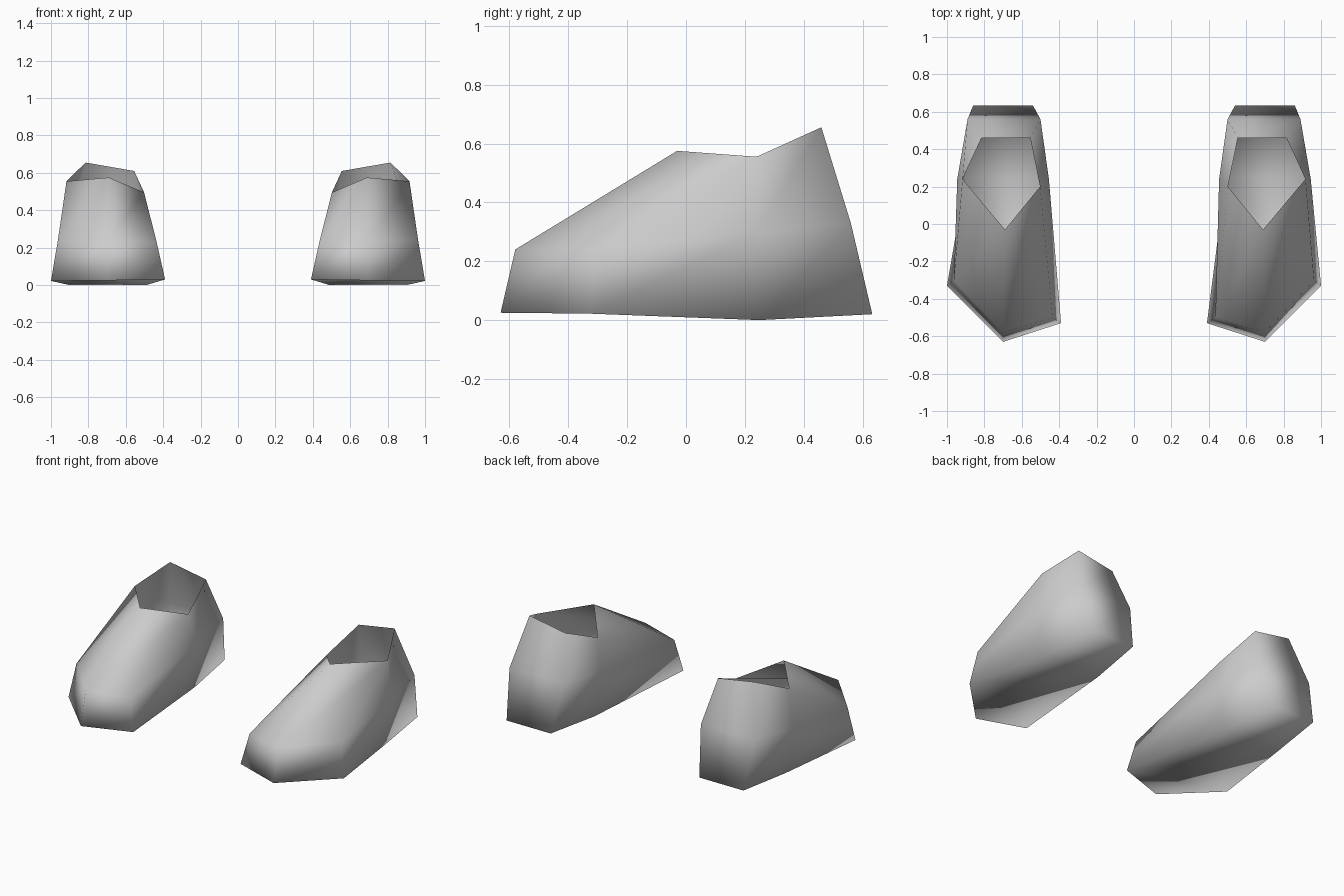
import bpy
import bmesh

if "Cube" in bpy.data.objects:
    bpy.data.objects.remove(bpy.data.objects["Cube"])

# One flat grey for both shoes
grey = bpy.data.materials.new("shoe grey")
grey.diffuse_color = (0.6, 0.6, 0.6, 1)
grey.use_nodes = True
grey.node_tree.nodes["Principled BSDF"].inputs["Base Color"].default_value = grey.diffuse_color

# Rings run toe tip, outer front, outer side, heel outer, heel inner, inner side, inner front
SOLE = [(0.70, -0.63, 0.025), (1.00, -0.33, 0.022), (0.90, 0.25, 0.0), (0.86, 0.633, 0.02),
        (0.54, 0.633, 0.02), (0.49, 0.25, 0.0), (0.39, -0.53, 0.03)]
MIDDLE = [(0.70, -0.58, 0.24), (0.963, -0.30, 0.24), (0.945, 0.24, 0.30), (0.89, 0.56, 0.33),
          (0.50, 0.56, 0.33), (0.455, 0.24, 0.30), (0.435, -0.50, 0.23)]
# Opening runs tip, outer, back outer, back inner, inner
OPENING = [(0.69, -0.03, 0.575), (0.917, 0.24, 0.555), (0.815, 0.46, 0.655),
           (0.555, 0.46, 0.61), (0.502, 0.20, 0.495)]


def make_shoe(name, side):
    bm = bmesh.new()
    sole, mid, top = [[bm.verts.new((x * side, y, z)) for x, y, z in ring]
                      for ring in (SOLE, MIDDLE, OPENING)]
    faces = []
    # Lower wall between sole and middle ring
    for i in range(7):
        j = (i + 1) % 7
        faces.append((sole[i], sole[j], mid[j], mid[i]))
    # Upper wall closing in on the five-sided opening
    faces += [(mid[0], mid[1], top[1], top[0]),
              (mid[1], mid[2], top[1]),
              (mid[2], mid[3], top[2], top[1]),
              (mid[3], mid[4], top[3], top[2]),
              (mid[4], mid[5], top[4], top[3]),
              (mid[5], mid[6], top[4]),
              (mid[6], mid[0], top[0], top[4])]
    # Sole, lowest under the arch
    faces += [(sole[0], sole[6], sole[1]),
              (sole[1], sole[6], sole[5], sole[2]),
              (sole[2], sole[5], sole[4], sole[3])]
    for f in faces:
        # Reverse the winding on the mirrored shoe
        bm.faces.new(f if side > 0 else f[::-1]).smooth = True
    mesh = bpy.data.meshes.new(name)
    bm.to_mesh(mesh)
    bm.free()
    mesh.materials.append(grey)
    bpy.context.collection.objects.link(bpy.data.objects.new(name, mesh))


make_shoe("right_shoe", 1)
make_shoe("left_shoe", -1)
